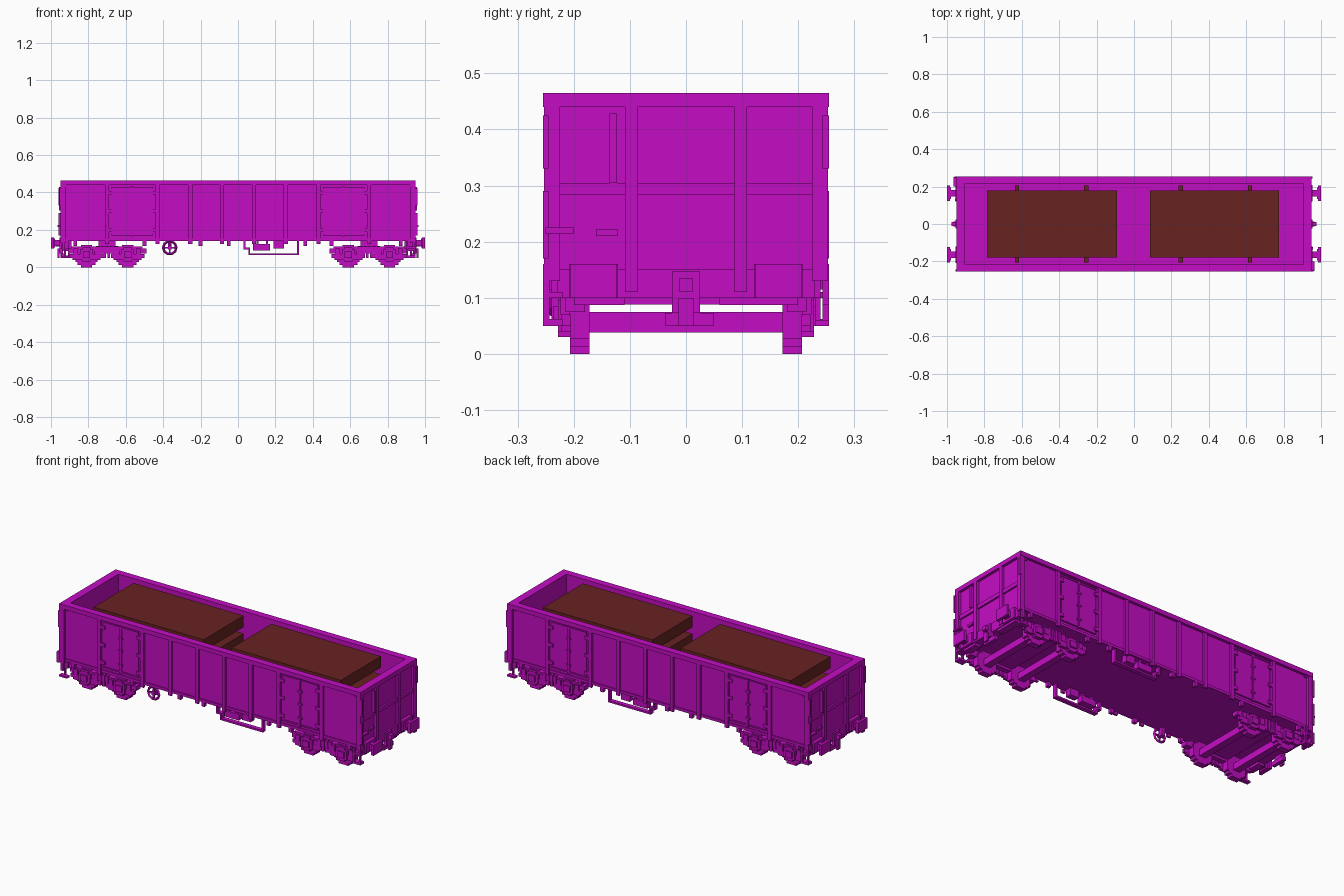
import bpy, bmesh, math
from mathutils import Matrix, Vector

if "Cube" in bpy.data.objects:
    bpy.data.objects.remove(bpy.data.objects["Cube"])


def material(name, col):
    m = bpy.data.materials.new(name)
    m.use_nodes = True
    m.diffuse_color = (*col, 1)
    m.node_tree.nodes["Principled BSDF"].inputs["Base Color"].default_value = (*col, 1)
    return m


PAINT = material("magenta paint", (0.55, 0.004, 0.55))
RUST = material("dark rust brown", (0.14, 0.016, 0.016))

# Symmetry sets: sign pairs applied to x and y
ONE = [(1, 1)]
MX = [(1, 1), (-1, 1)]
MY = [(1, 1), (1, -1)]
ROT = [(1, 1), (-1, -1)]
ALL = MX + [(1, -1), (-1, -1)]


def part(name, boxes, sym=ONE, mat=PAINT):
    """One object made of boxes (x0, x1, y0, y1, z0, z1), repeated by symmetry."""
    bm = bmesh.new()
    for sx, sy in sym:
        for x0, x1, y0, y1, z0, z1 in boxes:
            c = Vector((sx * (x0 + x1) / 2, sy * (y0 + y1) / 2, (z0 + z1) / 2))
            s = Matrix.Diagonal((x1 - x0, y1 - y0, z1 - z0, 1))
            bmesh.ops.create_cube(bm, size=1, matrix=Matrix.Translation(c) @ s)
    me = bpy.data.meshes.new(name)
    bm.to_mesh(me)
    bm.free()
    ob = bpy.data.objects.new(name, me)
    ob.data.materials.append(mat)
    bpy.context.collection.objects.link(ob)
    return ob


# Open body
part("floor", [(-0.935, 0.935, -0.235, 0.235, 0.14, 0.17)])
part("side_walls", [(-0.935, 0.935, 0.215, 0.24, 0.14, 0.44)], MY)
part("end_walls", [(0.905, 0.935, -0.24, 0.24, 0.10, 0.44)], MX)
part("side_rims", [(-0.95, 0.95, 0.215, 0.255, 0.44, 0.465)], MY)
part("end_rims", [(0.905, 0.95, -0.215, 0.215, 0.44, 0.465)], MX)
part("bottom_sill", [(-0.94, 0.94, 0.235, 0.246, 0.14, 0.155)], MY)
part("corner_posts", [(0.92, 0.95, 0.225, 0.253, 0.13, 0.44),
                      (0.90, 0.95, 0.225, 0.246, 0.43, 0.44)], ALL)
part("side_posts", [(x - 0.011, x + 0.011, 0.24, 0.252, 0.125, 0.44)
                    for x in (0.085, 0.255, 0.43, 0.70)], ALL)

# Side doors with hinges and latch bar
doors = []
for x0, x1 in ((0.455, 0.563), (0.567, 0.675)):
    doors += [(x0, x1, 0.24, 0.245, 0.17, 0.43),
              (x0, x1, 0.24, 0.249, 0.17, 0.178), (x0, x1, 0.24, 0.249, 0.422, 0.43)]
part("side_doors", doors, ALL)
part("door_hinges", [(x - 0.012, x + 0.012, 0.24, 0.252, z, z + 0.018)
                     for x in (0.453, 0.677) for z in (0.19, 0.29, 0.39)], ALL)
part("door_latches", [(0.56, 0.57, 0.24, 0.251, 0.165, 0.435)]
     + [(0.553, 0.577, 0.24, 0.253, z, z + 0.01) for z in (0.21, 0.29, 0.36)], ALL)

# End wall ribs and small fittings
part("end_ribs", [(0.935, 0.95, s * 0.0975 - 0.0115, s * 0.0975 + 0.0115, 0.11, 0.44)
                  for s in (-1, 1)] + [(0.935, 0.945, -0.24, 0.24, 0.283, 0.305)], MX)
part("end_handles", [(0.94, 0.957, -0.136, -0.123, 0.305, 0.428),
                     (0.935, 0.947, -0.16, -0.122, 0.21, 0.222),
                     (0.945, 0.96, -0.255, -0.245, 0.17, 0.29),
                     (0.945, 0.96, -0.255, -0.245, 0.33, 0.425),
                     (0.945, 0.955, 0.243, 0.255, 0.33, 0.425),
                     (0.945, 0.965, -0.25, -0.20, 0.215, 0.225)], ROT)

# Buffer beam, buffers, coupling
part("buffer_beams", [(0.89, 0.945, -0.23, 0.23, 0.10, 0.15),
                      (0.90, 0.94, -0.20, -0.11, 0.087, 0.10),
                      (0.90, 0.94, 0.06, 0.20, 0.087, 0.10)], MX)
part("buffers", [(0.935, 0.955, 0.121, 0.208, 0.10, 0.16),
                 (0.955, 0.98, 0.148, 0.182, 0.113, 0.147),
                 (0.978, 0.986, 0.135, 0.195, 0.105, 0.155),
                 (0.984, 1.0, 0.123, 0.207, 0.10, 0.16)], ALL)
part("coupling", [(0.935, 0.955, -0.025, 0.025, 0.073, 0.147),
                  (0.955, 0.975, -0.012, 0.012, 0.11, 0.135),
                  (0.955, 0.966, -0.013, 0.013, 0.05, 0.10),
                  (0.925, 0.945, -0.037, 0.05, 0.05, 0.073)], MX)
part("corner_steps", [(0.90, 0.95, -0.255, -0.22, 0.05, 0.062),
                      (0.94, 0.95, -0.255, -0.243, 0.05, 0.16),
                      (0.90, 0.91, -0.255, -0.243, 0.05, 0.14),
                      (0.90, 0.95, -0.255, -0.22, 0.10, 0.11),
                      (0.90, 0.95, 0.23, 0.255, 0.05, 0.06),
                      (0.92, 0.93, 0.23, 0.24, 0.05, 0.14),
                      (0.925, 0.94, 0.243, 0.255, 0.087, 0.14)], ROT)

# Bogies: stepped wheels, axles, side frames and springs
CX = 0.70
wheels, axles, boxes = [], [], []
for wx in (CX - 0.11, CX + 0.11):
    for w, z0, z1 in ((0.03, 0, 0.013), (0.048, 0.013, 0.027), (0.06, 0.027, 0.093),
                      (0.048, 0.093, 0.107), (0.03, 0.107, 0.12)):
        wheels.append((wx - w, wx + w, 0.172, 0.207, z0, z1))
    axles.append((wx - 0.02, wx + 0.02, -0.175, 0.175, 0.038, 0.075))
    boxes += [(wx - 0.035, wx + 0.035, 0.207, 0.228, 0.04, 0.095),
              (wx - 0.022, wx + 0.022, 0.207, 0.228, 0.03, 0.105),
              (wx - 0.02, wx + 0.02, 0.228, 0.237, 0.05, 0.085),
              (wx - 0.09, wx - 0.035, 0.205, 0.222, 0.05, 0.07),
              (wx + 0.035, wx + 0.09, 0.205, 0.222, 0.05, 0.07),
              (wx - 0.075, wx - 0.035, 0.205, 0.222, 0.04, 0.05),
              (wx + 0.035, wx + 0.075, 0.205, 0.222, 0.04, 0.05),
              (wx - 0.07, wx - 0.045, 0.207, 0.224, 0.07, 0.10),
              (wx + 0.045, wx + 0.07, 0.207, 0.224, 0.07, 0.10)]
part("wheels", wheels, ALL)
part("axles", axles, MX)
part("axle_boxes_and_springs", boxes, ALL)
part("bogie_side_frames", [(CX - 0.19, CX + 0.19, 0.18, 0.215, 0.09, 0.11),
                           (CX - 0.07, CX + 0.07, 0.18, 0.22, 0.075, 0.11),
                           (CX - 0.21, CX - 0.17, 0.18, 0.215, 0.075, 0.10),
                           (CX + 0.17, CX + 0.21, 0.18, 0.215, 0.075, 0.10)]
     + [(CX + d - 0.007, CX + d + 0.007, 0.207, 0.225, 0.05, 0.115)
        for d in (-0.03, -0.008, 0.014, 0.036)], ALL)
part("bogie_bolsters", [(CX - 0.06, CX + 0.06, -0.19, 0.19, 0.088, 0.115),
                        (CX - 0.045, CX + 0.045, -0.08, 0.08, 0.11, 0.145)], MX)

# Fittings hung below the sill
part("sill_hooks", [(x - 0.01, x + 0.01, 0.225, 0.245, 0.115, 0.142)
                    for x in (-0.87, -0.50, -0.20, -0.05, 0.36, 0.50, 0.87)], MY)
part("brake_gear", [(0.055, 0.325, 0.215, 0.24, 0.065, 0.075),
                    (0.315, 0.325, 0.215, 0.24, 0.065, 0.14),
                    (0.055, 0.065, 0.215, 0.24, 0.075, 0.105),
                    (0.03, 0.065, 0.215, 0.24, 0.095, 0.105),
                    (0.03, 0.04, 0.215, 0.24, 0.105, 0.14),
                    (0.08, 0.17, 0.20, 0.235, 0.09, 0.125),
                    (0.10, 0.11, 0.20, 0.235, 0.12, 0.14),
                    (0.15, 0.16, 0.20, 0.235, 0.12, 0.14),
                    (0.19, 0.245, 0.20, 0.235, 0.10, 0.14)], MY)

# Hand wheel on the front side
wx, wy, wz = -0.365, -0.238, 0.105
bpy.ops.mesh.primitive_torus_add(major_radius=0.035, minor_radius=0.007,
                                 major_segments=10, minor_segments=4,
                                 location=(wx, wy, wz), rotation=(math.pi / 2, 0, 0))
ring = bpy.context.object
ring.name = "hand_wheel_rim"
ring.data.materials.append(PAINT)
part("hand_wheel_spokes", [(wx - 0.034, wx + 0.034, wy - 0.004, wy + 0.004, wz - 0.004, wz + 0.004),
                           (wx - 0.004, wx + 0.004, wy - 0.004, wy + 0.004, wz - 0.034, wz + 0.034),
                           (wx - 0.01, wx + 0.01, wy - 0.006, wy + 0.03, wz - 0.01, wz + 0.01),
                           (wx - 0.01, wx + 0.01, wy + 0.012, wy + 0.03, wz, 0.142)])

# Cargo: two stacks of slabs on cross battens
slabs, battens = [], []
for z in (0.19, 0.2925, 0.395):
    slabs += [(-0.785, -0.09, -0.18, 0.18, z, z + 0.065),
              (0.085, 0.775, -0.18, 0.18, z, z + 0.065)]
    zb = 0.17 if z < 0.2 else z - 0.0375
    battens += [(x - 0.011, x + 0.011, -0.205, 0.205, zb, z)
                for x in (-0.625, -0.255, 0.25, 0.62)]
part("cargo_slabs", slabs, mat=RUST)
part("cargo_battens", battens, mat=RUST)
